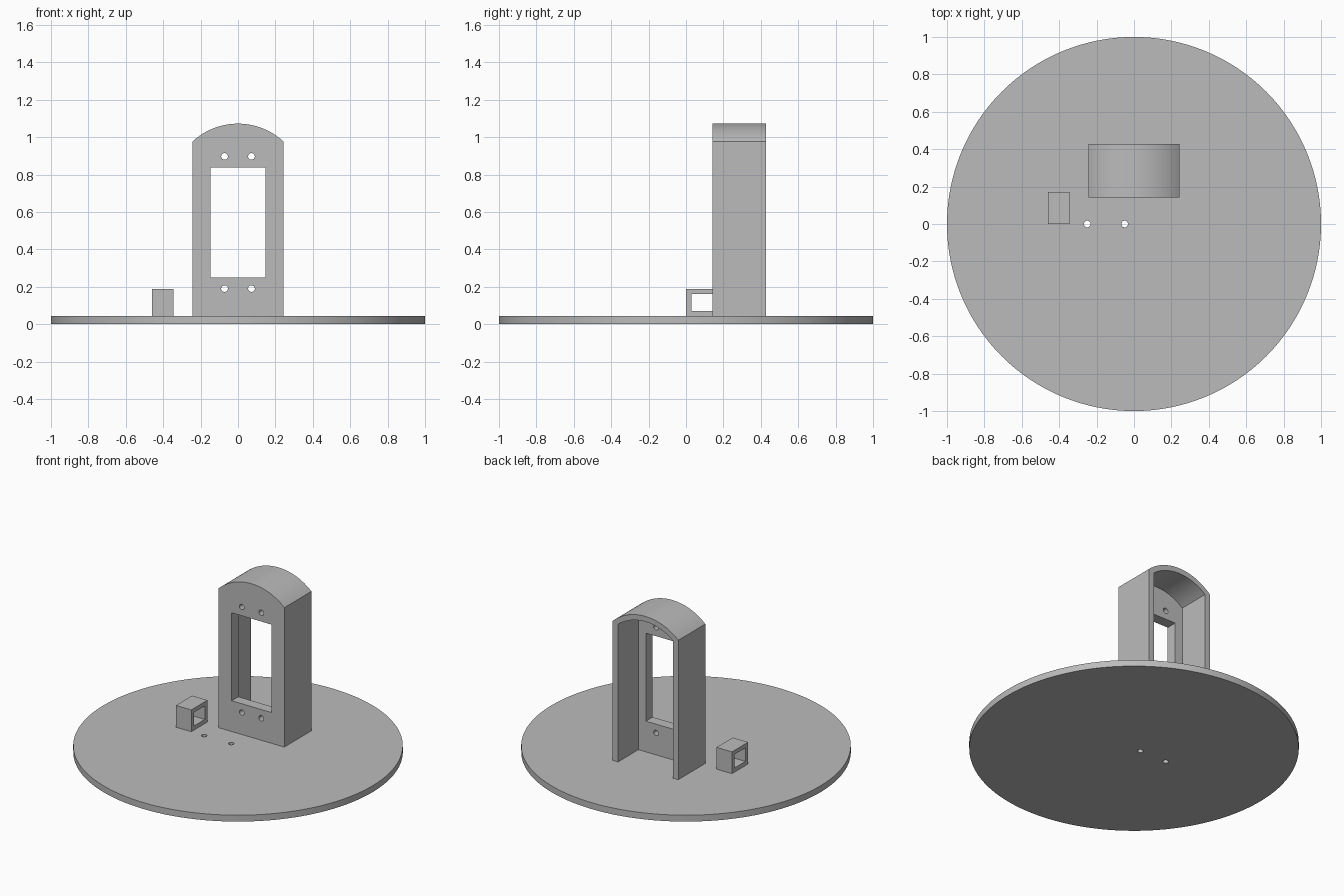
import bpy, bmesh, math
from mathutils import Matrix

if "Cube" in bpy.data.objects:
    bpy.data.objects.remove(bpy.data.objects["Cube"], do_unlink=True)

grey = bpy.data.materials.new("plain grey")
grey.use_nodes = True
grey.diffuse_color = (0.5, 0.5, 0.5, 1)
grey.node_tree.nodes["Principled BSDF"].inputs["Base Color"].default_value = (0.5, 0.5, 0.5, 1)

BASE = 0.043      # top of the disc
HOLE = 0.018      # screw hole radius


def make(name, bm):
    bmesh.ops.recalc_face_normals(bm, faces=bm.faces)
    mesh = bpy.data.meshes.new(name)
    bm.to_mesh(mesh)
    bm.free()
    mesh.materials.append(grey)
    obj = bpy.data.objects.new(name, mesh)
    bpy.context.collection.objects.link(obj)
    return obj


def box(name, x, y, z):
    bm = bmesh.new()
    mid = [sum(r) / 2 for r in (x, y, z)]
    size = [r[1] - r[0] for r in (x, y, z)]
    bmesh.ops.create_cube(bm, size=1, matrix=Matrix.Translation(mid) @ Matrix.Diagonal((*size, 1)))
    return make(name, bm)


def cylinder(name, centre, radius, depth, sides, along_y=False):
    bm = bmesh.new()
    turn = Matrix.Rotation(math.pi / 2 if along_y else 0, 4, 'X')
    bmesh.ops.create_cone(bm, cap_ends=True, segments=sides, radius1=radius, radius2=radius,
                          depth=depth, matrix=Matrix.Translation(centre) @ turn)
    return make(name, bm)


def arched(name, half, radius, bottom, y0, y1, centre_z=0.715, steps=32):
    """Upright slab with a shallow arched top, extruded along y."""
    sweep = math.asin(half / radius)
    pts = [(-half, bottom), (half, bottom)]
    for i in range(steps + 1):
        a = sweep * (1 - 2 * i / steps)
        pts.append((radius * math.sin(a), centre_z + radius * math.cos(a)))
    bm = bmesh.new()
    face = bm.faces.new([bm.verts.new((x, y0, z)) for x, z in pts])
    out = bmesh.ops.extrude_face_region(bm, geom=[face])
    bmesh.ops.translate(bm, vec=(0, y1 - y0, 0),
                        verts=[v for v in out["geom"] if isinstance(v, bmesh.types.BMVert)])
    return make(name, bm)


def finish(obj, cutters):
    bpy.ops.object.select_all(action='DESELECT')
    bpy.context.view_layer.objects.active = obj
    obj.select_set(True)
    for cutter in cutters:
        mod = obj.modifiers.new("cut", 'BOOLEAN')
        mod.operation, mod.solver, mod.object = 'DIFFERENCE', 'EXACT', cutter
        bpy.ops.object.modifier_apply(modifier=mod.name)
        bpy.data.objects.remove(cutter, do_unlink=True)
    bpy.ops.object.shade_smooth_by_angle(angle=math.radians(30))


# Round base with two screw holes
base = cylinder("base_disc", (0, 0, BASE / 2), 1, BASE, 128)
finish(base, [cylinder("cutter", (x, 0, BASE / 2), HOLE, 0.2, 24) for x in (-0.25, -0.05)])

# Arched housing: open at the back, window and four screw holes in the front plate
housing = arched("arched_housing", 0.243, 0.357, BASE, 0.143, 0.429)
cuts = [arched("cutter", 0.203, 0.321, -0.1, 0.214, 0.6),
        box("cutter", (-0.147, 0.147), (0, 0.6), (0.249, 0.838))]
for z in (0.19, 0.897):
    for x in (-0.072, 0.072):
        cuts.append(cylinder("cutter", (x, 0.18, z), HOLE, 0.2, 24, True))
finish(housing, cuts)

# Small square loop beside the housing, open along x
loop = box("cable_loop", (-0.46, -0.346), (0, 0.171), (BASE, 0.189))
finish(loop, [box("cutter", (-0.6, -0.2), (0.029, 0.143), (0.071, 0.161))])
